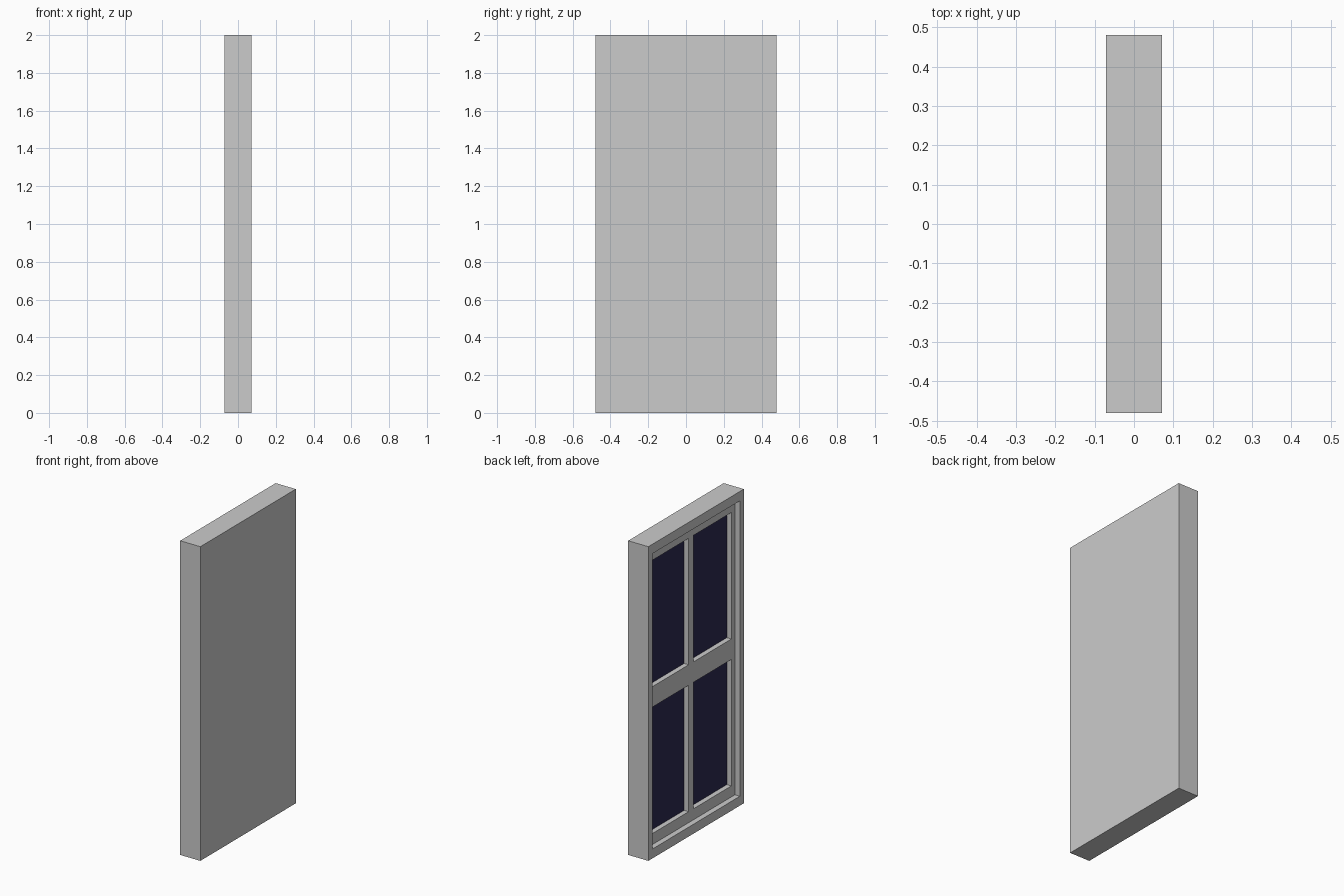
import bpy, bmesh
from mathutils import Vector

if "Cube" in bpy.data.objects:
    bpy.data.objects.remove(bpy.data.objects["Cube"])

HX, HY, H = 0.071, 0.48, 2.0      # half depth, half width, height
OY, OZ = 0.44, 0.06               # recess half width and bottom/top margin
SASH_X, GLASS_X, FLOOR_X = -0.036, -0.004, 0.0
YS = [-OY, -0.405, -0.025, 0.025, 0.405, OY]
ZS = [OZ, 0.13, 0.935, 1.065, 1.87, H - OZ]


def finish(bm, name, mat=None):
    bmesh.ops.recalc_face_normals(bm, faces=bm.faces)
    me = bpy.data.meshes.new(name)
    bm.to_mesh(me)
    bm.free()
    ob = bpy.data.objects.new(name, me)
    bpy.context.collection.objects.link(ob)
    if mat:
        me.materials.append(mat)
    return ob


def box(bm, x0, x1, y0, y1, z0, z1):
    verts = bmesh.ops.create_cube(bm, size=1)['verts']
    for v in verts:
        v.co = Vector((x1 if v.co.x > 0 else x0,
                       y1 if v.co.y > 0 else y0,
                       z1 if v.co.z > 0 else z0))


# Casing: solid slab with a rectangular recess in the -x face
bm = bmesh.new()
box(bm, -HX, HX, -HY, HY, 0, H)
bm.normal_update()
face = min(bm.faces, key=lambda f: f.calc_center_median().x)
bmesh.ops.inset_individual(bm, faces=[face], thickness=0.04)
for v in face.verts:
    v.co.y = OY if v.co.y > 0 else -OY
    v.co.z = H - OZ if v.co.z > H / 2 else OZ
ext = bmesh.ops.extrude_discrete_faces(bm, faces=[face])['faces'][0]
for v in ext.verts:
    v.co.x = FLOOR_X
finish(bm, "window_casing")

# Sash: one lattice plate with four openings
bm = bmesh.new()
grid = [[bm.verts.new((SASH_X, y, z)) for z in ZS] for y in YS]
for i in range(5):
    for j in range(5):
        if not (i in (1, 3) and j in (1, 3)):
            bm.faces.new((grid[i][j], grid[i][j + 1],
                          grid[i + 1][j + 1], grid[i + 1][j]))
res = bmesh.ops.extrude_face_region(bm, geom=bm.faces[:], use_keep_orig=True)
for g in res['geom']:
    if isinstance(g, bmesh.types.BMVert):
        g.co.x = FLOOR_X
finish(bm, "sash_lattice")

# Dark glass panes
glass = bpy.data.materials.new("dark_glass")
glass.diffuse_color = (0.025, 0.022, 0.078, 1)
glass.use_nodes = True
glass.node_tree.nodes["Principled BSDF"].inputs["Base Color"].default_value = glass.diffuse_color
for i in (1, 3):
    for j in (1, 3):
        bm = bmesh.new()
        box(bm, GLASS_X, FLOOR_X, YS[i], YS[i + 1], ZS[j], ZS[j + 1])
        finish(bm, f"glass_pane_{i // 2}_{j // 2}", glass)
